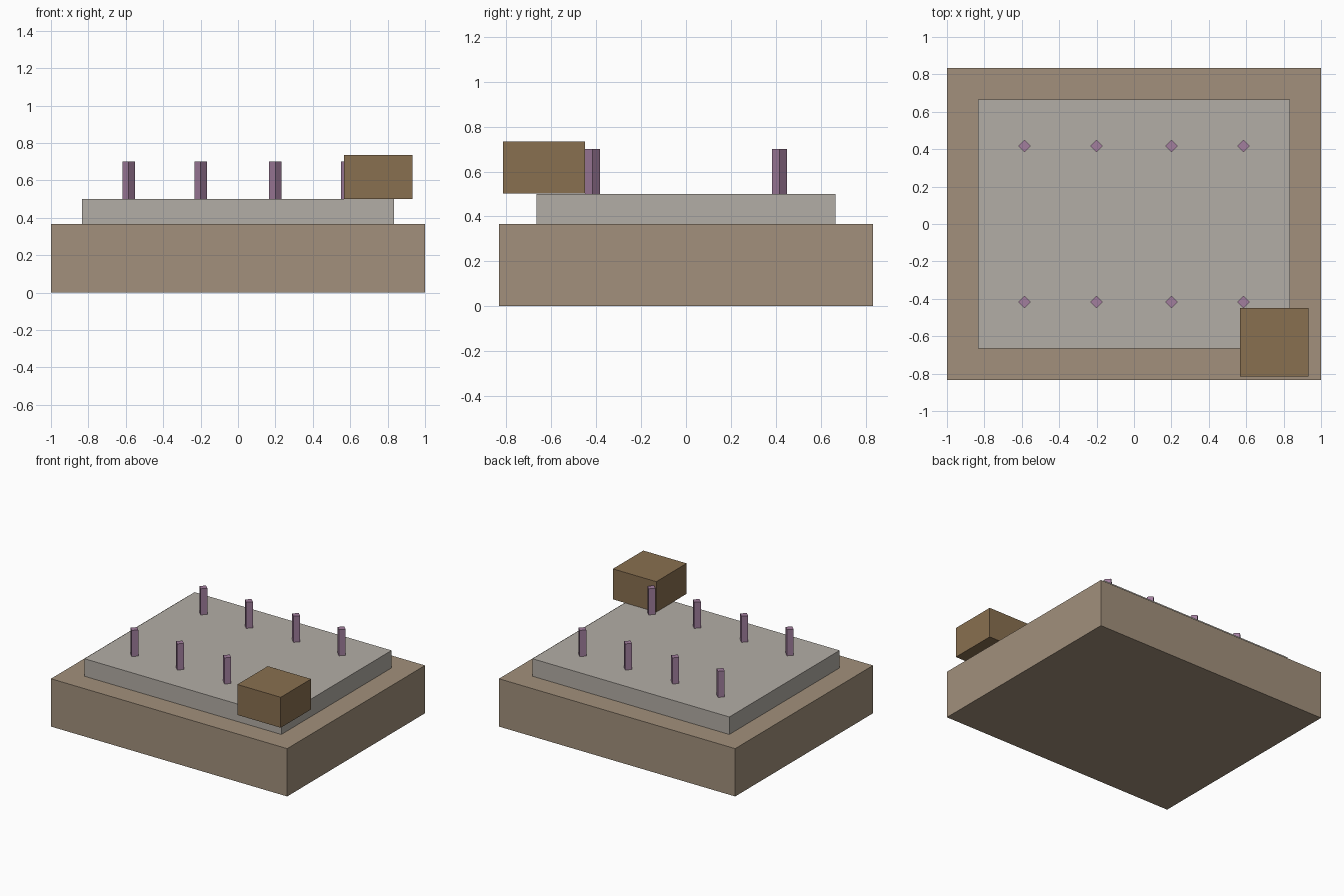
import bpy
import math

if "Cube" in bpy.data.objects:
    bpy.data.objects.remove(bpy.data.objects["Cube"])


def material(name, rgb):
    mat = bpy.data.materials.new(name)
    mat.diffuse_color = (*rgb, 1)
    mat.use_nodes = True
    mat.node_tree.nodes["Principled BSDF"].inputs["Base Color"].default_value = mat.diffuse_color
    return mat


def box(name, center, size, mat):
    bpy.ops.mesh.primitive_cube_add(size=1, location=center)
    obj = bpy.context.object
    obj.name = name
    obj.scale = size
    bpy.ops.object.transform_apply(location=False, rotation=False, scale=True)
    obj.data.materials.append(mat)
    return obj


earth = material("tan", (0.36, 0.28, 0.20))
stone = material("warm_grey", (0.45, 0.42, 0.38))
wood = material("brown", (0.25, 0.16, 0.08))
purple = material("purple", (0.36, 0.21, 0.34))

# Stepped platform
box("base", (0, 0, 0.183), (2, 1.667, 0.366), earth)
box("upper_slab", (0, 0, 0.433), (1.667, 1.333, 0.134), stone)

# Corner block overhanging the slab
box("corner_block", (0.75, -0.633, 0.618), (0.367, 0.367, 0.233), wood)

# Two rows of four-sided posts with corners facing the axes
for row, y in (("front", -0.417), ("back", 0.417)):
    for i, x in enumerate((-0.585, -0.2, 0.2, 0.585)):
        bpy.ops.mesh.primitive_cylinder_add(
            vertices=4, radius=0.033, depth=0.2, location=(x, y, 0.6))
        post = bpy.context.object
        post.name = f"{row}_post_{i + 1}"
        post.data.materials.append(purple)
